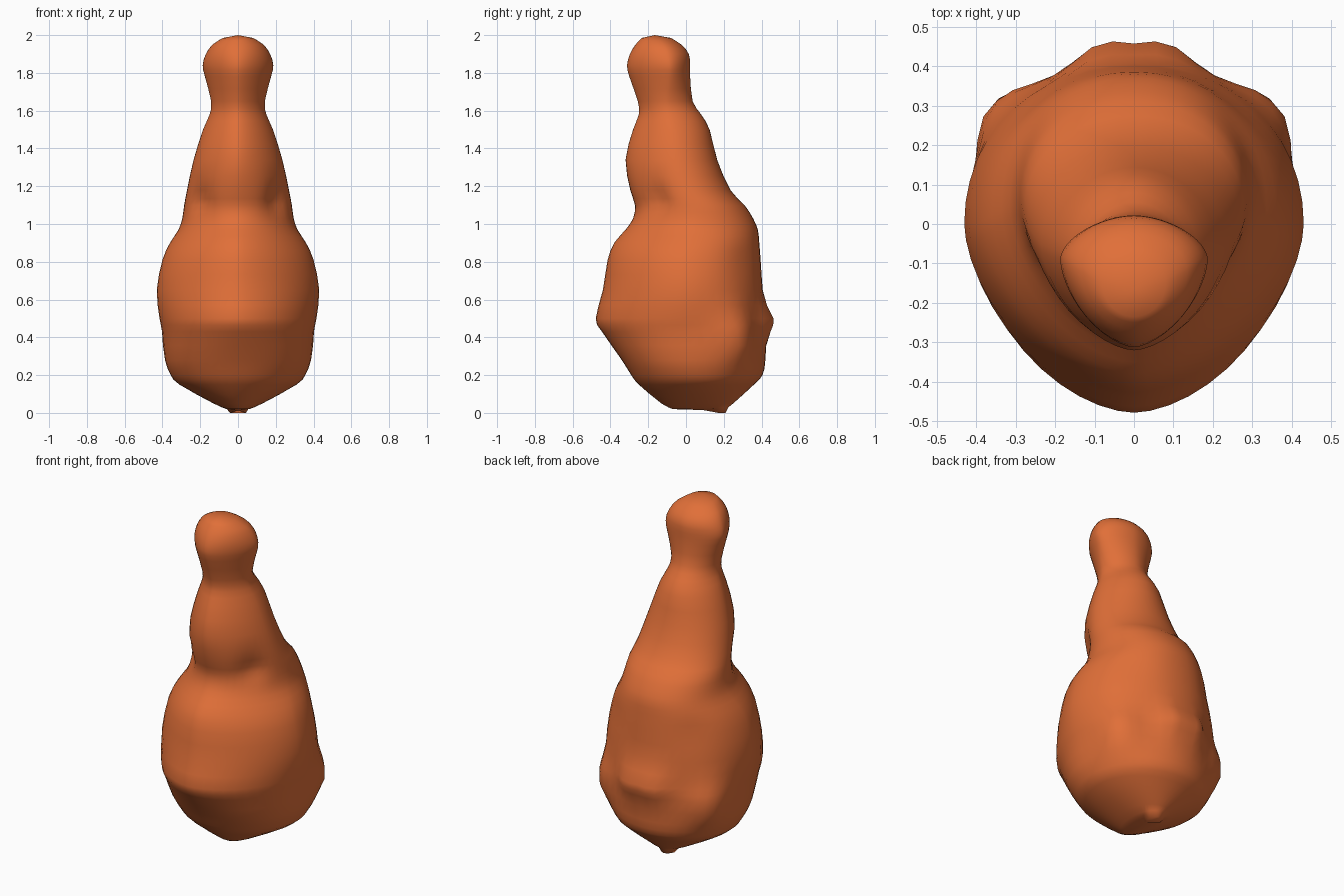
import bpy, bmesh, math
from mathutils import Vector

if "Cube" in bpy.data.objects:
    bpy.data.objects.remove(bpy.data.objects["Cube"])

# Body rings: z, half width, front y, back y, y of the widest point
RINGS = [
    (0.02, 0.06, -0.07, 0.21, 0.08),
    (0.05, 0.13, -0.13, 0.25, 0.08),
    (0.15, 0.31, -0.25, 0.36, 0.07),
    (0.20, 0.355, -0.29, 0.405, 0.06),
    (0.28, 0.385, -0.34, 0.42, 0.04),
    (0.43, 0.40, -0.445, 0.42, 0.01),
    (0.50, 0.415, -0.478, 0.415, 0.0),
    (0.65, 0.43, -0.44, 0.405, 0.0),
    (0.81, 0.40, -0.415, 0.395, 0.0),
    (0.90, 0.36, -0.38, 0.388, 0.02),
    (0.97, 0.315, -0.32, 0.38, 0.05),
    (1.03, 0.295, -0.28, 0.355, 0.06),
    (1.10, 0.285, -0.27, 0.31, 0.05),
    (1.18, 0.27, -0.295, 0.235, 0.0),
    (1.34, 0.235, -0.32, 0.165, -0.05),
    (1.50, 0.185, -0.28, 0.125, -0.07),
    (1.58, 0.15, -0.25, 0.08, -0.09),
    (1.65, 0.142, -0.255, 0.035, -0.10),
    (1.78, 0.175, -0.30, 0.022, -0.09),
    (1.84, 0.187, -0.312, 0.022, -0.09),
    (1.90, 0.17, -0.297, 0.015, -0.10),
    (1.95, 0.135, -0.267, -0.025, -0.12),
    (1.985, 0.08, -0.235, -0.08, -0.15),
]
# Roundness by height: z, front, back (2 is an ellipse, less is pointed)
ROUND = [(0, 2, 2), (0.28, 2, 2), (0.5, 1.75, 2), (0.9, 1.65, 2.15),
         (1.08, 1.85, 2.1), (1.34, 1.65, 2), (1.84, 1.62, 1.75), (2, 2, 2)]
# Soft lumps and dents, mirrored: position, push, radius
LUMPS = [
    ((0.33, 0.23, 0.40), (0.04, 0.065, 0.0), 0.13),    # side lump
    ((0.37, 0.29, 0.42), (-0.02, -0.03, 0.0), 0.05),   # its hollow
    ((0.08, 0.41, 0.49), (0.0, 0.052, 0.0), 0.085),    # rear lump
    ((0.21, -0.16, 1.13), (-0.02, 0.03, 0.0), 0.08),   # crease under chest
    ((0.22, 0.25, 0.80), (-0.01, -0.015, 0.0), 0.10),  # rear flank
]
LUMPS += [((-c[0], c[1], c[2]), (-p[0], p[1], p[2]), r) for c, p, r in LUMPS]
SIDES = 48


def spline(a, b, c, d, t):
    return tuple(0.5 * (2 * q + (r - p) * t + (2 * p - 5 * q + 4 * r - s) * t * t
                        + (3 * q - p - 3 * r + s) * t ** 3) for p, q, r, s in zip(a, b, c, d))


def roundness(z, side):
    for a, b in zip(ROUND, ROUND[1:]):
        if z <= b[0]:
            return a[side] + (b[side] - a[side]) * (z - a[0]) / (b[0] - a[0])


def ring_point(ring, i):
    z, w, front, back, mid = ring
    a = 2 * math.pi * i / SIDES
    c, s = math.cos(a), math.sin(a)
    n, depth = (roundness(z, 1), mid - front) if s < 0 else (roundness(z, 2), back - mid)
    x = math.copysign(abs(c) ** (2 / n), c) * w
    y = mid + math.copysign(abs(s) ** (2 / n), s) * depth
    return Vector((x, y, z))


def lump(p):
    q = p.copy()
    for centre, push, radius in LUMPS:
        d2 = (p - Vector(centre)).length_squared
        q += Vector(push) * math.exp(-d2 / radius ** 2)
    return q


# Smooth the profile by adding rings in between
rings = []
for k in range(len(RINGS) - 1):
    a, b = RINGS[max(k - 1, 0)], RINGS[k]
    c, d = RINGS[k + 1], RINGS[min(k + 2, len(RINGS) - 1)]
    rings += [b, spline(a, b, c, d, 0.5)]
rings.append(RINGS[-1])

# Loft the rings and close both ends with a fan
bm = bmesh.new()
loops = [[bm.verts.new(lump(ring_point(r, i))) for i in range(SIDES)] for r in rings]
bottom = bm.verts.new((0, 0.09, 0.015))
top = bm.verts.new((0, -0.165, 2.0))
for i in range(SIDES):
    j = (i + 1) % SIDES
    for low, high in zip(loops, loops[1:]):
        bm.faces.new((low[i], low[j], high[j], high[i]))
    bm.faces.new((bottom, loops[0][j], loops[0][i]))
    bm.faces.new((top, loops[-1][i], loops[-1][j]))
bmesh.ops.recalc_face_normals(bm, faces=bm.faces)

# Small contact point on the underside
for v in loops[0]:
    if abs(v.co.x) < 0.045 and v.co.y > 0.15:
        v.co.z = 0.0
for f in bm.faces:
    f.smooth = True

mesh = bpy.data.meshes.new("clay_figure")
bm.to_mesh(mesh)
bm.free()
body = bpy.data.objects.new("clay_figure", mesh)
bpy.context.collection.objects.link(body)

# Terracotta colour
mat = bpy.data.materials.new("terracotta")
mat.diffuse_color = (0.75, 0.16, 0.04, 1)
mat.use_nodes = True
mat.node_tree.nodes["Principled BSDF"].inputs["Base Color"].default_value = mat.diffuse_color
mesh.materials.append(mat)
